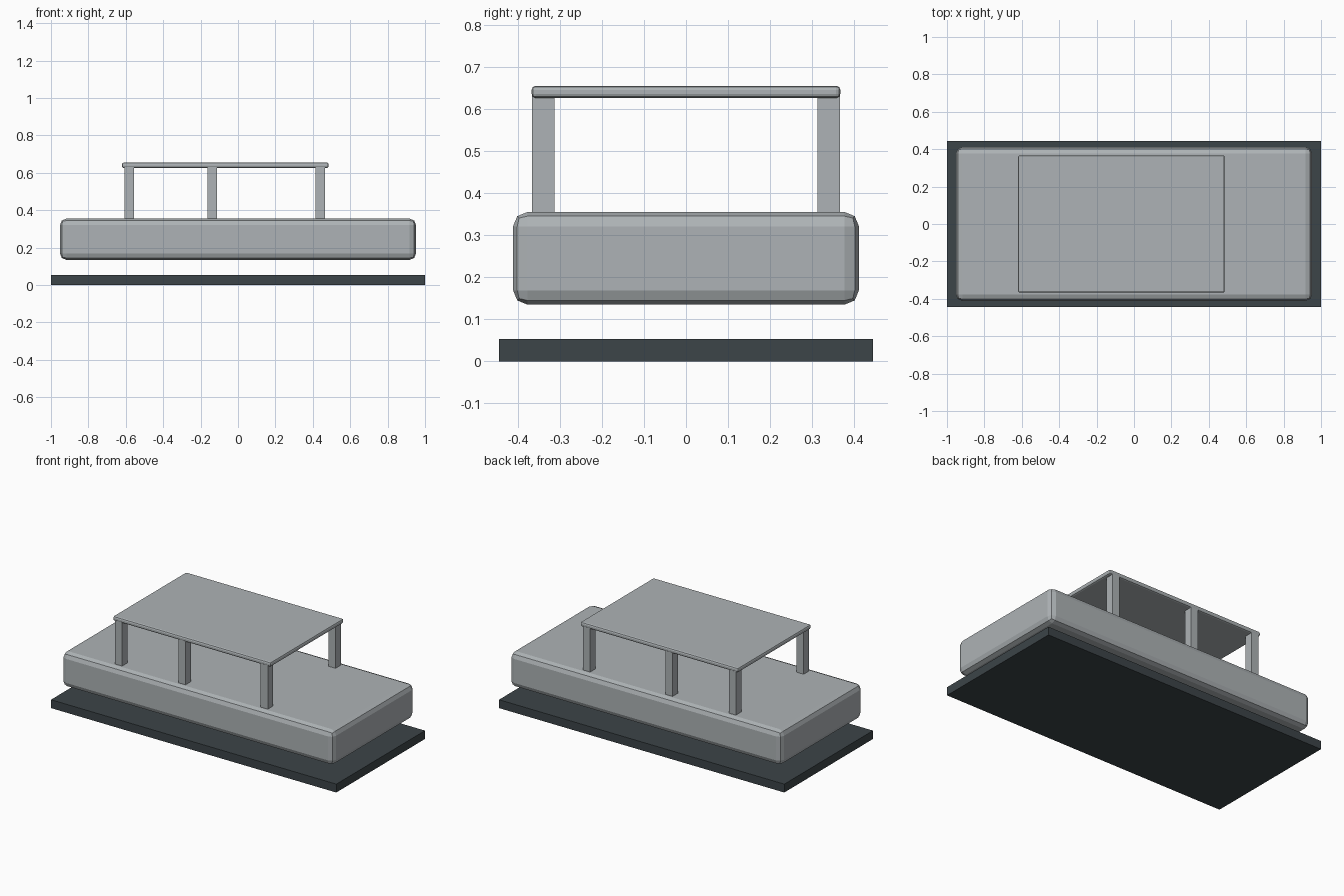
import bpy

if "Cube" in bpy.data.objects:
    bpy.data.objects.remove(bpy.data.objects["Cube"])


def material(name, rgb):
    m = bpy.data.materials.new(name)
    m.diffuse_color = (*rgb, 1)
    m.use_nodes = True
    m.node_tree.nodes["Principled BSDF"].inputs["Base Color"].default_value = m.diffuse_color
    return m


grey = material("light grey", (0.42, 0.45, 0.465))
dark = material("dark slate", (0.045, 0.058, 0.065))


def box(name, x, y, z, mat, bevel=0):
    """Box from (min, max) ranges, with an optional two-step rounded edge."""
    bpy.ops.mesh.primitive_cube_add(size=1)
    o = bpy.context.object
    o.name = name
    for v in o.data.vertices:
        v.co = [lo + (c + 0.5) * (hi - lo) for c, (lo, hi) in zip(v.co, (x, y, z))]
    o.data.materials.append(mat)
    if bevel:
        b = o.modifiers.new("rounded edges", 'BEVEL')
        b.width = bevel
        b.segments = 2
    return o


# Floor slab
box("base_slab", (-1, 1), (-0.444, 0.444), (0, 0.053), dark)

# Floating body
box("body", (-0.952, 0.952), (-0.411, 0.411), (0.135, 0.355), grey, 0.034)

# Roof panel
box("roof", (-0.621, 0.485), (-0.367, 0.367), (0.626, 0.655), grey, 0.01)

# Three posts on each side
for side, s in (("front", -1), ("back", 1)):
    for i, cx in enumerate((-0.581, -0.137, 0.44)):
        y = sorted((s * 0.312, s * 0.366))
        box(f"{side}_post_{i + 1}", (cx - 0.025, cx + 0.025), y, (0.345, 0.632), grey)
